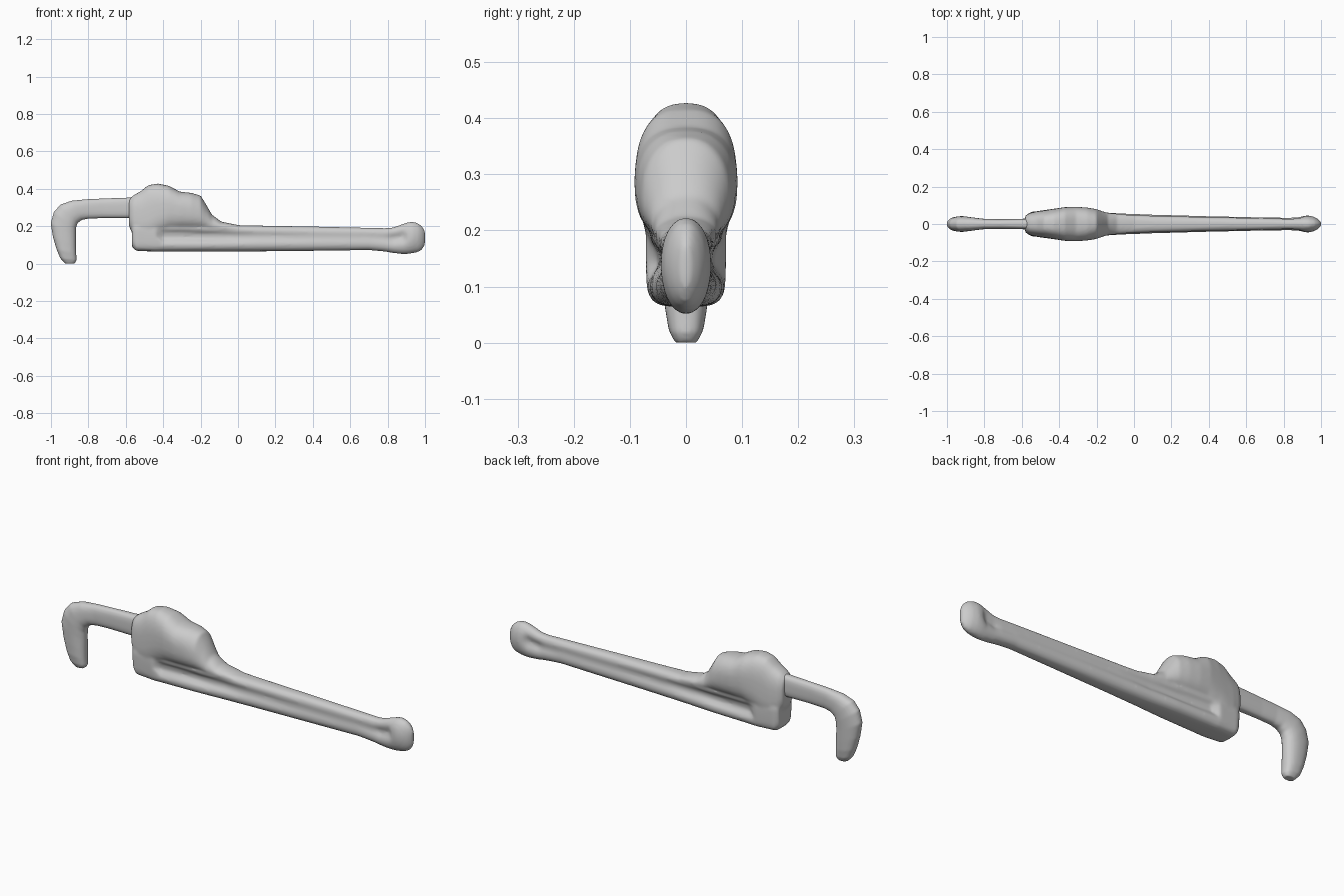
import bpy, bmesh, math
from mathutils import Vector


def loft(bm, sections, n=40):
    """Rings between (x, z) top and bottom points:
    xt, zt, xb, zb, half-width top, half-width bottom, squareness, groove depth."""
    rings = []
    for xt, zt, xb, zb, wt, wb, e, g in sections:
        ring = []
        for i in range(n):
            a = 2 * math.pi * i / n
            c, s = math.cos(a), math.sin(a)
            u = math.copysign(abs(c) ** (2 / e), c)
            v = math.copysign(abs(s) ** (2 / e), s)
            t = (v + 1) / 2
            y = (wb + (wt - wb) * t) * u * (1 - g * math.exp(-((v - 0.15) / 0.38) ** 2))
            ring.append(bm.verts.new((xb + (xt - xb) * t, y, zb + (zt - zb) * t)))
        rings.append(ring)
    for r, q in zip(rings, rings[1:]):
        for i in range(n):
            j = (i + 1) % n
            bm.faces.new((r[i], r[j], q[j], q[i]))
    bm.faces.new(rings[0])
    bm.faces.new(rings[-1])


def upright(x, zb, zt, wt, wb, e, g=0.0):
    return (x, zt, x, zb, wt, wb, e, g)


def finish(bm, name, voxel, smooth):
    bmesh.ops.recalc_face_normals(bm, faces=bm.faces)
    mesh = bpy.data.meshes.new(name)
    bm.to_mesh(mesh)
    bm.free()
    ob = bpy.data.objects.new(name, mesh)
    bpy.context.collection.objects.link(ob)
    # fuse the overlapping volumes and soften the joints like a casting
    m = ob.modifiers.new("fuse", 'REMESH')
    m.mode = 'VOXEL'
    m.voxel_size = voxel
    m.use_smooth_shade = True
    s = ob.modifiers.new("soften", 'SMOOTH')
    s.factor = 0.5
    s.iterations = smooth
    return ob


# wrench body: grooved handle with a rounded knob end
body = bmesh.new()
loft(body, [upright(*s) for s in (
    (-0.567, 0.09, 0.22, 0.058, 0.050, 4.0),
    (-0.545, 0.068, 0.22, 0.068, 0.064, 4.5),
    (-0.44, 0.064, 0.22, 0.074, 0.070, 4.5, 0.0),
    (-0.40, 0.064, 0.215, 0.076, 0.070, 4.0, 0.40),
    (-0.20, 0.064, 0.21, 0.072, 0.067, 3.5, 0.48),
    (-0.05, 0.064, 0.206, 0.060, 0.060, 3.0, 0.42),
    (0.10, 0.065, 0.203, 0.053, 0.054, 2.8, 0.30),
    (0.40, 0.068, 0.198, 0.043, 0.045, 2.7, 0.22),
    (0.70, 0.072, 0.191, 0.036, 0.038, 2.6, 0.20),
    (0.79, 0.064, 0.189, 0.035, 0.038, 2.5, 0.30),
    (0.83, 0.056, 0.193, 0.037, 0.038, 2.3, 0.50),
    (0.88, 0.051, 0.211, 0.042, 0.041, 2.2, 0.45),
    (0.91, 0.052, 0.221, 0.046, 0.045, 2.1, 0.05),
    (0.935, 0.055, 0.224, 0.046, 0.045, 2.0),
    (0.965, 0.062, 0.215, 0.038, 0.037, 2.0),
    (0.985, 0.075, 0.198, 0.026, 0.025, 2.0),
    (1.0, 0.10, 0.175, 0.009, 0.009, 2.0),
)])
# rounded housing that carries the hook jaw
loft(body, [upright(*s) for s in (
    (-0.583, 0.20, 0.345, 0.040, 0.045, 2.6),
    (-0.56, 0.15, 0.364, 0.056, 0.062, 2.8),
    (-0.52, 0.12, 0.387, 0.064, 0.072, 2.8),
    (-0.48, 0.12, 0.419, 0.069, 0.078, 2.8),
    (-0.43, 0.15, 0.428, 0.078, 0.084, 2.7),
    (-0.37, 0.175, 0.416, 0.090, 0.090, 2.6),
    (-0.31, 0.178, 0.384, 0.094, 0.090, 2.5),
    (-0.25, 0.178, 0.378, 0.086, 0.090, 2.4),
    (-0.20, 0.178, 0.364, 0.070, 0.088, 2.3),
    (-0.17, 0.176, 0.315, 0.054, 0.080, 2.2),
    (-0.14, 0.174, 0.262, 0.044, 0.072, 2.2),
    (-0.09, 0.172, 0.224, 0.048, 0.062, 2.2),
    (0.0, 0.172, 0.206, 0.044, 0.050, 2.2),
)])
finish(body, "wrench_body", 0.0075, 5)

# hook jaw: straight shank bending down into the blunt tip
jaw = bmesh.new()
loft(jaw, [(*s, 0.0) for s in (
    (-0.50, 0.357, -0.50, 0.243, 0.030, 0.030, 3.0),
    (-0.60, 0.352, -0.60, 0.243, 0.028, 0.028, 3.0),
    (-0.72, 0.348, -0.72, 0.243, 0.026, 0.026, 2.8),
    (-0.81, 0.344, -0.80, 0.240, 0.028, 0.028, 2.6),
    (-0.89, 0.336, -0.835, 0.233, 0.036, 0.034, 2.4),
    (-0.95, 0.315, -0.858, 0.216, 0.040, 0.040, 2.3),
    (-0.985, 0.275, -0.866, 0.190, 0.040, 0.044, 2.2),
    (-1.002, 0.215, -0.866, 0.150, 0.038, 0.044, 2.2),
    (-0.989, 0.14, -0.866, 0.100, 0.038, 0.042, 2.3),
    (-0.970, 0.075, -0.865, 0.055, 0.038, 0.038, 2.4),
    (-0.950, 0.028, -0.863, 0.018, 0.032, 0.030, 2.6),
    (-0.925, 0.000, -0.872, 0.000, 0.020, 0.020, 2.6),
)])
finish(jaw, "hook_jaw", 0.006, 3)
